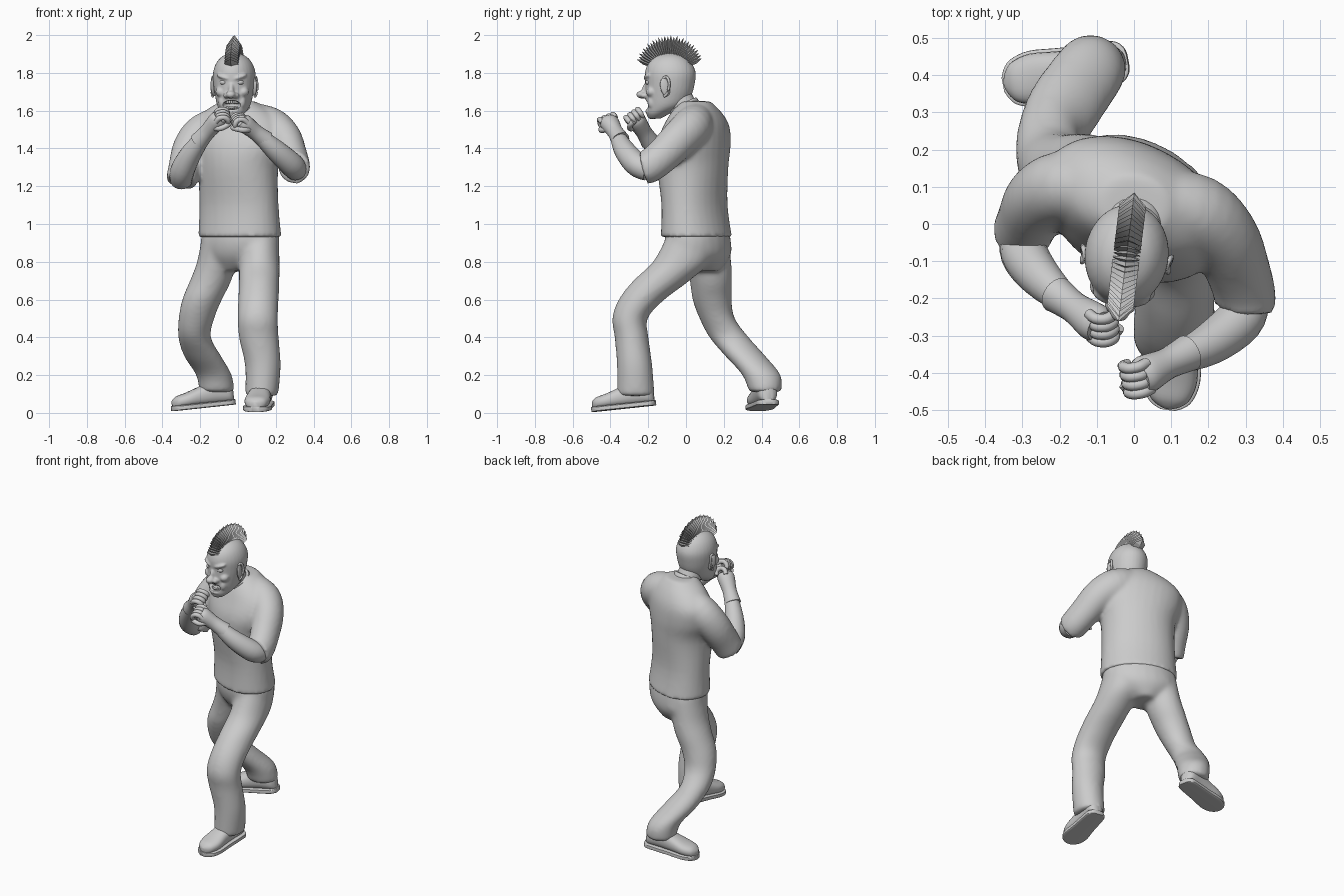
import bpy, bmesh
from math import sin, cos, pi, radians, atan2, copysign
from mathutils import Vector, Matrix, Euler

if "Cube" in bpy.data.objects:
    bpy.data.objects.remove(bpy.data.objects["Cube"])

X, Y, Z = Vector((1, 0, 0)), Vector((0, 1, 0)), Vector((0, 0, 1))


def catmull(rows, sub):
    out = []
    for i in range(len(rows) - 1):
        p0, p1 = rows[max(i - 1, 0)], rows[i]
        p2, p3 = rows[i + 1], rows[min(i + 2, len(rows) - 1)]
        for k in range(sub):
            t = k / sub
            out.append([0.5 * (2 * b + (c - a) * t + (2 * a - 5 * b + 4 * c - d) * t * t
                               + (3 * b - a - 3 * c + d) * t ** 3)
                        for a, b, c, d in zip(p0, p1, p2, p3)])
    return out + [list(rows[-1])]


def loft(bm, rows, axis=None, n=24, p=2.0, sub=4):
    """Skin rings (x, y, z, half width, half depth, yaw degrees), capped at both ends."""
    rows = catmull([tuple(r) + (0,) * (6 - len(r)) for r in rows], sub)
    pts = [Vector(r[:3]) for r in rows]
    rings = []
    for i, r in enumerate(rows):
        t = axis or (pts[min(i + 1, len(pts) - 1)] - pts[max(i - 1, 0)]).normalized()
        u = (Y if abs(t.z) > 0.95 else Z).cross(t).normalized()
        v = t.cross(u)
        turn = Matrix.Rotation(radians(r[5]), 3, t)
        ring = []
        for k in range(n):
            c, s = cos(2 * pi * k / n), sin(2 * pi * k / n)
            a = max(r[3], .003) * copysign(abs(c) ** (2 / p), c)
            b = max(r[4], .003) * copysign(abs(s) ** (2 / p), s)
            ring.append(bm.verts.new(pts[i] + turn @ (u * a + v * b)))
        rings.append(ring)
    for a, b in zip(rings, rings[1:]):
        for k in range(n):
            bm.faces.new((a[k], a[(k + 1) % n], b[(k + 1) % n], b[k]))
    bm.faces.new(rings[0][::-1])
    bm.faces.new(rings[-1])


def ball(bm, loc, size, rot=(0, 0, 0), seg=20):
    m = Matrix.LocRotScale(Vector(loc), Euler([radians(a) for a in rot]), Vector(size))
    bmesh.ops.create_uvsphere(bm, u_segments=seg, v_segments=seg // 2 + 2, radius=1, matrix=m)


def finish(bm, name, voxel=None, smooth=4, matrix=None, sharp=50):
    if matrix:
        bm.transform(matrix)
    bmesh.ops.recalc_face_normals(bm, faces=bm.faces[:])
    me = bpy.data.meshes.new(name)
    bm.to_mesh(me)
    bm.free()
    me.polygons.foreach_set("use_smooth", [True] * len(me.polygons))
    me.set_sharp_from_angle(angle=radians(sharp))
    ob = bpy.data.objects.new(name, me)
    bpy.context.collection.objects.link(ob)
    if voxel:
        m = ob.modifiers.new("Fuse", 'REMESH')
        m.mode, m.voxel_size, m.use_smooth_shade = 'VOXEL', voxel, True
        m = ob.modifiers.new("Soften", 'SMOOTH')
        m.factor, m.iterations = 0.5, smooth
    return ob


# Trousers: pelvis, forward leg and trailing leg fused together
bm = bmesh.new()
loft(bm, [(.01, .06, 1.02, .2, .14, -29), (.012, .062, .92, .222, .158, -29), (.005, .075, .83, .205, .145, -29),
          (-.01, .09, .75, .07, .09, -29)], Z)
loft(bm, [(.115, .025, .93, .1, .13), (.113, -.025, .8, .108, .15), (.112, -.13, .7, .108, .15),
          (.108, -.235, .6, .108, .122), (.105, -.297, .5, .107, .094), (.11, -.288, .4, .106, .09),
          (.132, -.272, .25, .095, .094), (.125, -.265, .09, .088, .1)], Z)
loft(bm, [(-.093, .1, .93, .1, .13), (-.113, .12, .8, .104, .12), (-.145, .132, .7, .11, .112),
          (-.19, .138, .6, .106, .104), (-.22, .165, .5, .095, .094), (-.23, .228, .4, .087, .105),
          (-.187, .315, .3, .099, .107), (-.127, .4, .2, .095, .102), (-.112, .42, .11, .093, .087)], Z)
finish(bm, "trousers", .012, 14)

# Shirt: twisted torso and two short sleeves fused together
bm = bmesh.new()
loft(bm, [(.01, .055, .93, .232, .17, -29), (.005, .045, 1.1, .222, .155, -29), (0, .035, 1.3, .222, .175, -29),
          (0, .04, 1.42, .255, .175, -27), (0, .055, 1.52, .25, .152, -24),
          (0, .055, 1.595, .185, .12, -20), (0, .05, 1.65, .09, .08, -10)], Z, 32, 2.08)
loft(bm, [(.06, .06, 1.545, .09, .1), (.168, .03, 1.512, .104, .108), (.24, -.035, 1.45, .096, .102),
          (.276, -.115, 1.37, .088, .094), (.297, -.185, 1.312, .084, .09), (.296, -.225, 1.297, .085, .09)])
loft(bm, [(-.06, .08, 1.53, .08, .1), (-.18, .1, 1.485, .097, .102), (-.25, .07, 1.4, .094, .098),
          (-.285, .01, 1.29, .084, .09), (-.3, -.025, 1.222, .082, .087)])
finish(bm, "shirt", .012, 8)

# Neck and collar band
bm = bmesh.new()
loft(bm, [(0, .02, 1.55, .075, .075), (-.01, -.02, 1.63, .072, .073), (-.02, -.07, 1.72, .07, .075)])
finish(bm, "neck")
bm = bmesh.new()
loft(bm, [(0, .01, 1.575, .088, .088), (-.002, -.005, 1.612, .086, .085), (-.004, -.015, 1.632, .079, .079)])
finish(bm, "collar")

# Forearms
for side, path in (("left", [(.308, -.2, 1.285, .058, .058), (.283, -.26, 1.315, .064, .064),
                             (.2, -.325, 1.39, .056, .056), (.1, -.37, 1.48, .037, .037)]),
                   ("right", [(-.3, -.02, 1.23, .058, .058), (-.295, -.08, 1.28, .064, .064),
                              (-.25, -.145, 1.37, .056, .056), (-.17, -.22, 1.48, .037, .037)])):
    bm = bmesh.new()
    loft(bm, path, n=20)
    finish(bm, side + "_forearm")


# Clenched hands: cuffed wrist, palm, four curled fingers and a thumb
def hand(name, wrist, fist, spread):
    bm = bmesh.new()
    w, f = Vector(wrist), Vector(fist)
    d = (f - w).normalized()
    s = Vector(spread)
    s = (s - d * s.dot(d)).normalized()
    c = d.cross(s)
    if c.z > 0:
        c = -c
    loft(bm, [(*(w - d * .05), .05, .05), (*w, .044, .044), (*(w + d * .04), .043, .043),
              (*(f - d * .005), .052, .048), (*(f + d * .022), .044, .038)])
    for i in range(4):
        o = f + s * (i - 1.5) * .025
        path = [o + d * a + c * b for a, b in ((0, -.018), (.03, -.018), (.05, .003), (.044, .032), (.016, .04))]
        loft(bm, [(*q, .0145, .0145) for q in path[:-1]] + [(*path[-1], .009, .009)], n=10)
    path = [f - s * a + d * b + c * e for a, b, e in ((.03, -.04, 0), (.052, -.01, .02), (.042, .025, .042), (.02, .038, .052))]
    loft(bm, [(*q, .015, .015) for q in path], n=10)
    finish(bm, name)


hand("left_hand", (.11, -.365, 1.472), (.03, -.405, 1.535), (.1, 1, .1))
hand("right_hand", (-.178, -.212, 1.47), (-.105, -.265, 1.552), (-.3, 1, .3))


# Shoes with flat soles
def shoe(name, heel, toe, pitch):
    m = (Matrix.Translation(heel) @ Matrix.Rotation(atan2(toe[1] - heel[1], toe[0] - heel[0]), 4, 'Z')
         @ Matrix.Rotation(radians(pitch), 4, 'Y'))
    shape = [(0, .012, .08), (.006, .03, .085), (.03, .05, .11), (.1, .056, .13), (.17, .06, .105),
             (.25, .068, .078), (.3, .056, .065), (.322, .036, .052), (.333, .012, .04)]
    bm = bmesh.new()
    loft(bm, [(x, 0, h / 2 + .012, w, h / 2) for x, w, h in shape], X, 24, 2.4)
    finish(bm, name + "_upper", matrix=m)
    bm = bmesh.new()
    loft(bm, [(x * 1.03 - .005, 0, .013, w + .008, .014) for x, w, h in shape], X, 24, 7)
    finish(bm, name + "_sole", matrix=m, sharp=35)


shoe("left_shoe", (.14, -.165, .04), (.09, -.5, 0), 6)
shoe("right_shoe", (-.02, .44, .045), (-.35, .375, 0), 6)

# Head, modelled facing -y and then turned slightly
turn = Matrix.Translation((-.02, -.085, 0)) @ Matrix.Rotation(radians(-7), 4, 'Z')
bm = bmesh.new()
loft(bm, [(0, -.08, 1.558, .03, .03), (0, -.062, 1.585, .062, .062), (0, -.025, 1.625, .086, .1),
          (0, -.008, 1.68, .1, .122), (0, 0, 1.74, .11, .131), (0, .002, 1.8, .112, .135),
          (0, 0, 1.85, .096, .116), (0, 0, 1.885, .066, .08), (0, 0, 1.905, .025, .03)], Z, 32)
ball(bm, (0, -.15, 1.685), (.027, .03, .021))
ball(bm, (0, -.128, 1.715), (.015, .022, .04), (-20, 0, 0))
ball(bm, (0, -.093, 1.578), (.036, .03, .024))
ball(bm, (0, -.11, 1.595), (.04, .022, .012))
for s in (-1, 1):
    ball(bm, (s * .026, -.134, 1.68), (.017, .02, .015))
    ball(bm, (s * .043, -.113, 1.778), (.042, .022, .012), (0, -s * 18, s * 18))
    ball(bm, (s * .06, -.09, 1.698), (.03, .03, .026), (0, -s * 20, 0))
    ball(bm, (s * .052, -.086, 1.645), (.022, .028, .035))
head = finish(bm, "head", .006, 6, turn)

# Open mouth, carved out of the head
bm = bmesh.new()
ball(bm, (0, -.125, 1.63), (.05, .05, .025))
cutter = finish(bm, "mouth_cutter", matrix=turn)
cutter.hide_render = True
cutter.hide_set(True)
m = head.modifiers.new("Mouth", 'BOOLEAN')
m.object, m.operation, m.solver = cutter, 'DIFFERENCE', 'EXACT'

# Teeth in two arcs, and tongue
bm = bmesh.new()
for z, k in ((1.645, 1), (1.614, .8)):
    for i in range(-3, 4):
        a = i * .3
        ball(bm, (.04 * k * sin(a), -.075 - .035 * cos(a), z), (.0065, .005, .009), seg=8)
finish(bm, "teeth", matrix=turn)
bm = bmesh.new()
ball(bm, (0, -.09, 1.615), (.025, .03, .008))
finish(bm, "tongue", matrix=turn)

# Eyes and ears
for s, side in ((-1, "right"), (1, "left")):
    bm = bmesh.new()
    ball(bm, (s * .042, -.108, 1.75), (.022, .018, .015))
    finish(bm, side + "_eye", matrix=turn)
    bm = bmesh.new()
    ball(bm, (s * .11, -.012, 1.725), (.011, .026, .05), (12, 0, s * 18))
    rim = []
    for i in range(9):
        a = radians(-85 + 26 * i)
        rim.append((s * (.111 + .01 * max(cos(a), 0)), -.014 + .024 * cos(a) + .006 * sin(a),
                    1.727 + .052 * sin(a), .007, .007))
    loft(bm, rim, n=8, sub=2)
    finish(bm, side + "_ear", matrix=turn)

# Mohawk: a fan of flat tapered spikes along the crown
bm = bmesh.new()
count = 28
for i in range(count):
    a = radians(22 + 134 * i / (count - 1))
    r = Vector((0, -cos(a), sin(a)))
    t = Vector((0, sin(a), cos(a)))
    o = Vector((0, 0, 1.8))
    tip = bm.verts.new(o + r * (.188 + .012 * sin(a) - .006 * (i % 2)))
    rings = [[bm.verts.new(o + r * h + X * x * w + t * y * d) for x, y in ((1, 0), (0, 1), (-1, 0), (0, -1))]
             for h, w, d in ((.085, .036, .009), (.15, .036, .013))]
    for k in range(4):
        j = (k + 1) % 4
        bm.faces.new((rings[0][k], rings[0][j], rings[1][j], rings[1][k]))
        bm.faces.new((rings[1][k], rings[1][j], tip))
    bm.faces.new(rings[0][::-1])
finish(bm, "mohawk", matrix=turn, sharp=20)
